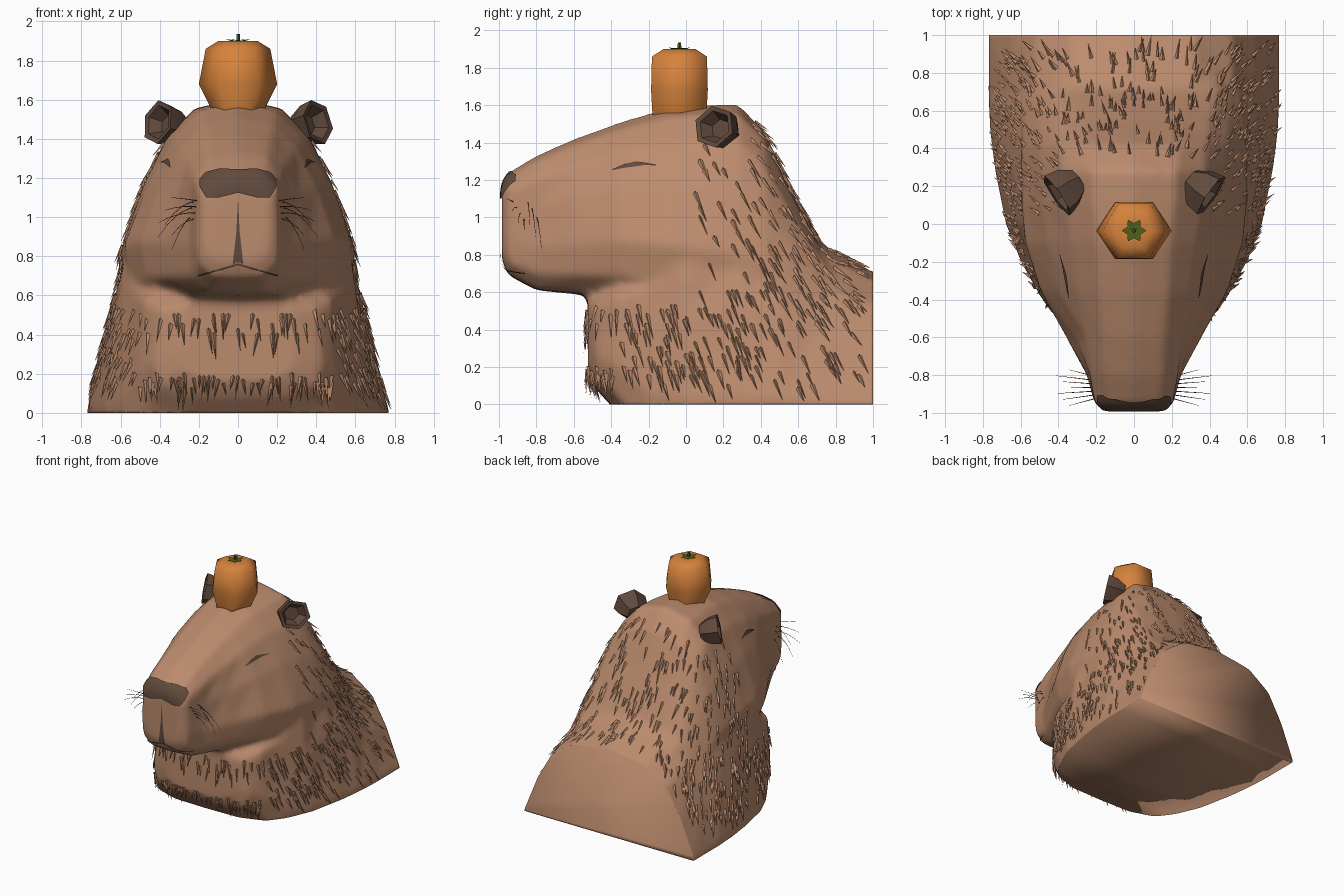
import bpy, bmesh, math, random
from mathutils import Vector
from mathutils.bvhtree import BVHTree

random.seed(4)
if "Cube" in bpy.data.objects:
    bpy.data.objects.remove(bpy.data.objects["Cube"])


def material(name, rgb):
    m = bpy.data.materials.new(name)
    m.use_nodes = True
    m.diffuse_color = (*rgb, 1)
    m.node_tree.nodes["Principled BSDF"].inputs["Base Color"].default_value = (*rgb, 1)
    return m


FUR = material("brown fur", (.50, .26, .155))
DARK = material("dark skin", (.12, .068, .046))
ORANGE = material("orange peel", (.67, .225, .045))
GREEN = material("stem green", (.075, .12, .01))


def add(name, bm, mat, smooth=None):
    me = bpy.data.meshes.new(name)
    bm.normal_update()
    bm.to_mesh(me)
    bm.free()
    me.materials.append(mat)
    ob = bpy.data.objects.new(name, me)
    bpy.context.collection.objects.link(ob)
    if smooth:
        bpy.ops.object.select_all(action='DESELECT')
        ob.select_set(True)
        bpy.context.view_layer.objects.active = ob
        bpy.ops.object.shade_smooth_by_angle(angle=math.radians(smooth))
    return ob


def loft(bm, rings):
    rows = [[bm.verts.new(p) for p in r] for r in rings]
    n = len(rows[0])
    for a, b in zip(rows, rows[1:]):
        for i in range(n):
            bm.faces.new((a[i], a[(i + 1) % n], b[(i + 1) % n], b[i]))
    bm.faces.new(rows[0])
    bm.faces.new(rows[-1][::-1])


def section(y, zb, zt, wb, wt):
    """Closed outline, broad at the bottom and narrower at the crown."""
    h = zt - zb
    half = [(.6 * wb, .01), (.93 * wb, .12), (wb, .33), (.6 * wb + .4 * wt, .62),
            (.15 * wb + .88 * wt, .83), (.7 * wt, .96)]
    right = [(x, y, zb + f * h) for x, f in half]
    left = [(-x, y, z) for x, y, z in reversed(right)]
    return [(0, y, zb)] + right + [(0, y, zt)] + left


# Head and bust: two lofts fused into one skin
HEAD = [(-.985, .77, 1.17, .16, .16), (-.95, .69, 1.24, .21, .20), (-.8, .61, 1.33, .25, .22),
        (-.6, .59, 1.42, .36, .23), (-.35, .57, 1.51, .50, .26), (-.1, .5, 1.585, .58, .28),
        (.1, .45, 1.60, .60, .31), (.28, .4, 1.605, .60, .32), (.42, .4, 1.46, .60, .34),
        (.55, .4, 1.18, .59, .36), (.7, .4, .88, .57, .4), (.8, .4, .75, .5, .4)]
BUST = [(-.525, .16, .62, .30, .27), (-.48, .08, .62, .43, .38), (-.38, -.03, .7, .50, .46),
        (-.2, -.3, .8, .60, .5), (0, -.45, 1.0, .68, .55), (.3, -.55, 1.2, .74, .5),
        (.5, -.5, 1.1, .765, .48), (.7, -.42, .87, .775, .46), (1, -.35, .71, .775, .46),
        (1.15, -.33, .66, .775, .46)]
bm = bmesh.new()
for table in (HEAD, BUST):
    loft(bm, [section(*row) for row in table])
bmesh.ops.recalc_face_normals(bm, faces=bm.faces)
raw = add("raw_body", bm, FUR)
mod = raw.modifiers.new("fuse", 'REMESH')
mod.mode, mod.voxel_size = 'VOXEL', .025
mod = raw.modifiers.new("relax", 'SMOOTH')
mod.factor, mod.iterations = .5, 6
dg = bpy.context.evaluated_depsgraph_get()
bm = bmesh.new()
bm.from_object(raw, dg)
bpy.data.objects.remove(raw)
# Flat cuts at the base and the back
for co, no in (((0, 0, 0), (0, 0, -1)), ((0, 1, 0), (0, 1, 0))):
    bmesh.ops.bisect_plane(bm, geom=bm.verts[:] + bm.edges[:] + bm.faces[:],
                           plane_co=co, plane_no=no, clear_outer=True)
    bmesh.ops.holes_fill(bm, edges=[e for e in bm.edges if e.is_boundary], sides=0)
bmesh.ops.recalc_face_normals(bm, faces=bm.faces)
bm.normal_update()
skin = BVHTree.FromBMesh(bm)
spots = [(f.calc_center_median(), f.normal.copy()) for f in bm.faces if f.calc_area() < .01]
add("body", bm, FUR, 180)


def patch(name, columns, place, ray, mat, rows=6, lift=.007, split=4):
    """Thin plate on the skin; columns are (u, low, high), interpolated between."""
    fine = [tuple(p + (q - p) * k / split for p, q in zip(a, b))
            for a, b in zip(columns, columns[1:]) for k in range(split)] + [columns[-1]]
    bm = bmesh.new()
    grid = []
    for u, lo, hi in fine:
        col = []
        for j in range(rows + 1):
            p = Vector(place(u, lo + (hi - lo) * j / rows))
            hit, n, _, _ = skin.ray_cast(p, Vector(ray))
            if hit is None:
                hit, n, _, _ = skin.find_nearest(p + Vector(ray) * 1.1)
            col.append(bm.verts.new(hit + n * lift))
        grid.append(col)
    for a, b in zip(grid, grid[1:]):
        for j in range(rows):
            bm.faces.new((a[j], b[j], b[j + 1], a[j + 1]))
    return add(name, bm, mat, 180)


def front(u, v):
    return (u, -2, v)


# Nose, mouth and eyes
patch("nose", [(-.19, 1.15, 1.19), (-.16, 1.10, 1.225), (-.10, 1.10, 1.24), (0, 1.125, 1.24),
               (.10, 1.10, 1.24), (.16, 1.10, 1.225), (.19, 1.15, 1.19)],
      front, (0, 1, 0), DARK, 8, .009)
patch("lip_cleft", [(-.025, .76, .78), (-.008, .77, .93), (0, .77, 1.1), (.008, .77, .93),
                    (.025, .76, .78)], front, (0, 1, 0), DARK)
patch("mouth", [(u / 100, .755 - abs(u) * .0027, .766 - abs(u) * .0029)
                for u in range(-20, 21, 4)], front, (0, 1, 0), DARK, 2)
for side, s in (("left", 1), ("right", -1)):
    patch(side + "_eye", [(-.39, 1.25, 1.255), (-.33, 1.262, 1.282), (-.27, 1.27, 1.297),
                          (-.22, 1.277, 1.29), (-.16, 1.275, 1.28)],
          lambda u, v: (s * 2, u, v), (-s, 0, 0), DARK, 3)

    # Ear: faceted cup, open to the side and front
    bm = bmesh.new()
    axis = Vector((s * .8, -.55, .2)).normalized()
    across = axis.cross(Vector((0, 0, 1))).normalized()
    up = across.cross(axis)
    mid = Vector((s * .365, .18, 1.475))

    def ring(radius, depth):
        return [mid + axis * depth + radius * (across * math.cos(a) + up * math.sin(a) * .9)
                for a in (math.tau * i / 6 + .3 for i in range(6))]
    loft(bm, [ring(.07, -.09), ring(.115, -.02), ring(.13, .055), ring(.10, .05), ring(.06, -.01)])
    bmesh.ops.recalc_face_normals(bm, faces=bm.faces)
    add(side + "_ear", bm, DARK, 25)

    # Whiskers
    cu = bpy.data.curves.new(side + "_whiskers", 'CURVE')
    cu.dimensions, cu.bevel_depth, cu.bevel_resolution = '3D', .0028, 0
    for i in range(7):
        root = Vector((s * .19, -.92 + .018 * i, 1.08 - .03 * (i % 4)))
        reach, drop = .15 + .035 * (i % 3), .01 + .035 * i
        sp = cu.splines.new('POLY')
        sp.points.add(4)
        for k, pt in enumerate(sp.points):
            t = k / 4
            pt.co = (*(root + Vector((s * reach * t, .04 * t * (i - 3) / 3, .03 * t - drop * t * t))), 1)
            pt.radius = 1 - .7 * t
    cu.materials.append(DARK)
    bpy.context.collection.objects.link(bpy.data.objects.new(side + "_whiskers", cu))


# Fur tufts: slim spikes lying back along the coat
def furry(p, n):
    if p.z < .08 or p.y > .93 or n.z < -.4:
        return 0
    if p.y < -.38:
        if .12 < p.z < .2:
            return .3
        return .1 if .38 < p.z < .52 else 0
    if p.z < .15:
        return .03
    if p.z < .5 + .2 * (p.y + .4):
        return .11
    if p.y > .05 and p.z < 1.4 and abs(p.x) > .35:
        return .06
    return .06 if p.y > .35 else 0


bm = bmesh.new()
for p, n in spots:
    if random.random() > furry(p, n):
        continue
    flow = Vector((random.uniform(-.25, .25), .4 if p.y > -.35 else 0, -1))
    t = (flow - n * flow.dot(n)).normalized()
    side = n.cross(t) * random.uniform(.007, .014)
    tip = p + t * random.uniform(.06, .13) + n * random.uniform(.01, .025)
    tip.z, tip.y = max(tip.z, .005), min(tip.y, .995)
    a, b, c, d = (bm.verts.new(v) for v in (p - side, p + side, p + n * .012 - t * .01, tip))
    for tri in ((a, d, c), (c, d, b), (b, d, a)):
        bm.faces.new(tri)
bmesh.ops.recalc_face_normals(bm, faces=bm.faces)
add("fur_tufts", bm, FUR)

# Fruit on the head, with a leafy cap and stem
bm = bmesh.new()
loft(bm, [[(rx * math.cos(a), -.035 + ry * math.sin(a), z)
           for a in (math.tau * i / 6 for i in range(6))]
          for z, rx, ry in ((1.5, .13, .165), (1.57, .145, .168), (1.68, .2, .175),
                            (1.86, .165, .17), (1.9, .1, .1), (1.89, .03, .03))])
bmesh.ops.recalc_face_normals(bm, faces=bm.faces)
add("fruit", bm, ORANGE, 180)

bm = bmesh.new()
hub = Vector((0, -.035, 1.9))
for i in range(6):
    a = math.tau * i / 6
    out, wide = Vector((math.cos(a), math.sin(a), 0)), Vector((-math.sin(a), math.cos(a), 0))
    bm.faces.new([bm.verts.new(hub + q) for q in
                  (Vector((0, 0, .004)), out * .035 - wide * .02, out * .065 + Vector((0, 0, .008)),
                   out * .035 + wide * .02)])
loft(bm, [[hub + Vector((r * math.cos(a), r * math.sin(a), z))
           for a in (math.tau * i / 5 for i in range(5))] for z, r in ((-.01, .012), (.035, .009))])
bmesh.ops.recalc_face_normals(bm, faces=bm.faces)
add("fruit_stem", bm, GREEN)
